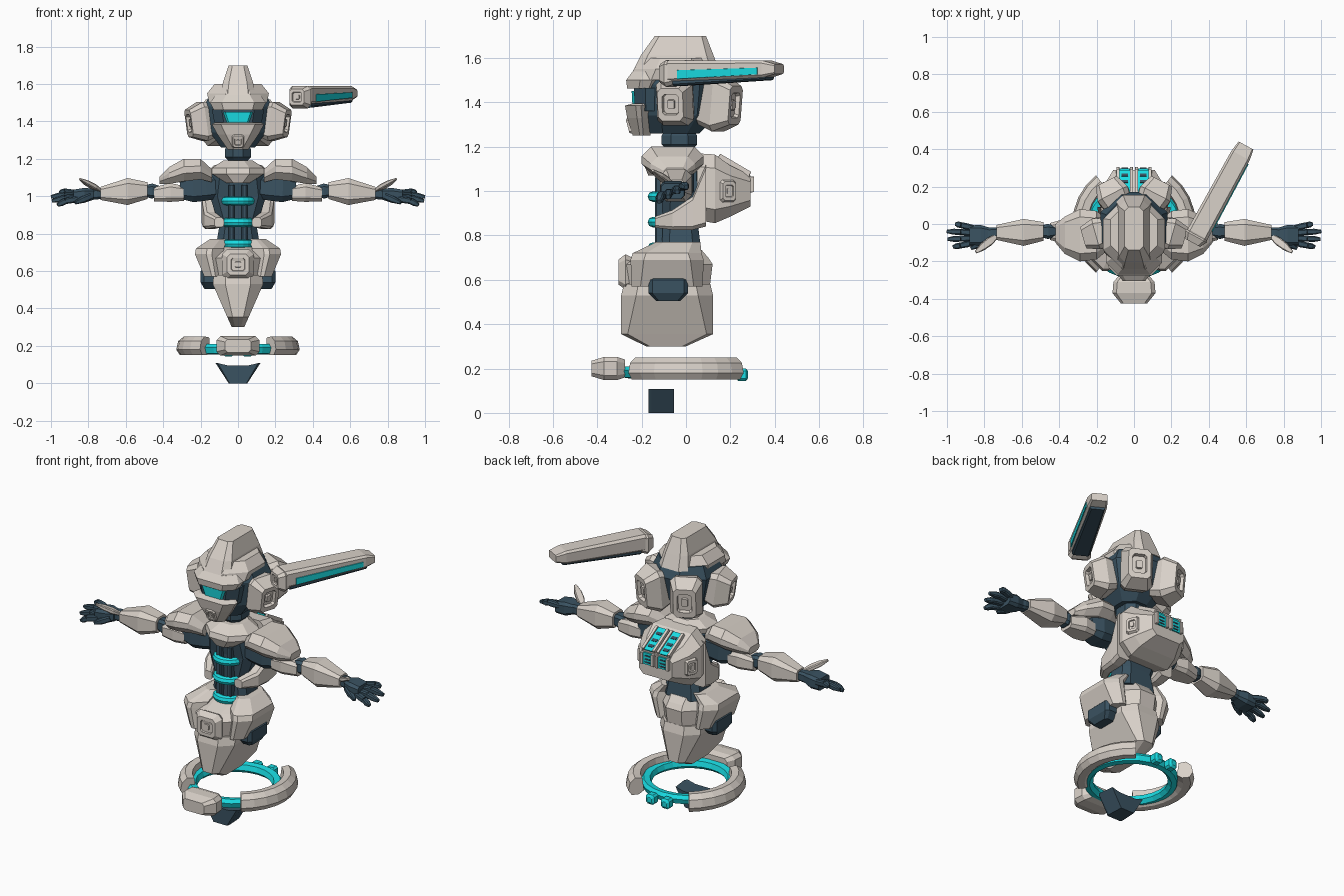
import bpy, bmesh
from math import radians, sin, cos
from mathutils import Matrix, Vector

if "Cube" in bpy.data.objects:
    bpy.data.objects.remove(bpy.data.objects["Cube"])


def material(name, rgb):
    m = bpy.data.materials.new(name)
    m.use_nodes = True
    m.diffuse_color = (*rgb, 1)
    m.node_tree.nodes["Principled BSDF"].inputs["Base Color"].default_value = (*rgb, 1)
    return m


SHELL = material("warm_grey_armour", (0.69, 0.635, 0.58))
DARK = material("dark_slate_blue", (0.042, 0.085, 0.12))
CYAN = material("glowing_cyan", (0.01, 0.72, 0.77))


def skin(name, mat, rings, mirror=False, matrix=None, closed=False):
    """Join rings of points into one faceted solid."""
    bm = bmesh.new()
    loops = [[bm.verts.new(p) for p in ring] for ring in rings]
    n = len(loops[0])
    pairs = list(zip(loops, loops[1:]))
    if closed:
        pairs.append((loops[-1], loops[0]))
    else:
        bm.faces.new(loops[0])
        bm.faces.new(loops[-1])
    for a, b in pairs:
        for i in range(n):
            j = (i + 1) % n
            bm.faces.new((a[i], a[j], b[j], b[i]))
    bmesh.ops.recalc_face_normals(bm, faces=bm.faces)
    if matrix:
        bm.transform(matrix)
    mesh = bpy.data.meshes.new(name)
    bm.to_mesh(mesh)
    bm.free()
    mesh.materials.append(mat)
    ob = bpy.data.objects.new(name, mesh)
    bpy.context.collection.objects.link(ob)
    if mirror:
        ob.modifiers.new("mirror", "MIRROR")
    return ob


def loft(name, mat, axis, sections, mirror=False, chamfer=0.4, matrix=None):
    """Chamfered boxes along an axis; section = position, two centres, two half sizes."""
    rings = []
    for t, c1, c2, h1, h2 in sections:
        k = chamfer * min(h1, h2)
        ring = []
        for s1, s2, swap in ((1, 1, 0), (-1, 1, 1), (-1, -1, 0), (1, -1, 1)):
            a = (c1 + s1 * h1, c2 + s2 * (h2 - k))
            b = (c1 + s1 * (h1 - k), c2 + s2 * h2)
            for u, v in ((b, a) if swap else (a, b)):
                ring.append({"x": (t, u, v), "y": (u, t, v), "z": (u, v, t)}[axis])
        rings.append(ring)
    return skin(name, mat, rings, mirror, matrix)


def pod(name, pos, yaw, pitch, w, h, depth, mirror=True):
    """Armour pod with a recessed square and a small raised centre."""
    m = (Matrix.Translation(pos) @ Matrix.Rotation(radians(yaw), 4, "Z")
         @ Matrix.Rotation(radians(pitch), 4, "Y"))
    steps = ((0, 0.8), (0.5, 1), (1, 0.7), (1, 0.45), (0.87, 0.41), (0.87, 0.2), (0.95, 0.18))
    loft(name, SHELL, "x", [(depth * d, 0, 0, w * s, h * s) for d, s in steps], mirror, .3, m)


def bone(name, mat, p, q, widths, flat=1, mirror=True):
    """Tapered limb from p to q."""
    d = Vector(q) - Vector(p)
    m = Matrix.Translation(p) @ d.to_track_quat("Z", "Y").to_matrix().to_4x4()
    n = len(widths) - 1
    loft(name, mat, "z", [(d.length * i / n, 0, 0, w, w * flat) for i, w in enumerate(widths)],
         mirror, matrix=m)


# Head
loft("inner_head", DARK, "z", [(1.26, 0, -.05, .09, .11), (1.34, 0, -.03, .15, .17),
     (1.48, 0, -.02, .18, .19), (1.55, 0, -.02, .15, .16)], chamfer=.6)
loft("helmet_dome", SHELL, "z", [(1.5, 0, -.07, .155, .18), (1.55, 0, -.055, .165, .18),
     (1.6, 0, -.045, .125, .145)], chamfer=.6)
loft("helmet_crest", SHELL, "z", [(1.53, 0, -.045, .095, .2), (1.61, 0, -.04, .08, .165),
     (1.7, 0, -.025, .05, .115)])
loft("brow", SHELL, "z", [(1.462, 0, -.19, .13, .075), (1.5, 0, -.18, .15, .09),
     (1.54, 0, -.16, .12, .08)], chamfer=.7)
loft("visor_frame", DARK, "z", [(1.36, 0, -.16, .12, .07), (1.465, 0, -.16, .14, .075)], chamfer=.7)
loft("visor", CYAN, "z", [(1.395, 0, -.19, .065, .052), (1.45, 0, -.19, .085, .055)], chamfer=.3)
loft("jaw_guard", SHELL, "z", [(1.25, 0, -.2, .055, .04), (1.33, 0, -.21, .11, .055),
     (1.385, 0, -.215, .14, .06), (1.395, 0, -.2, .12, .04)], chamfer=.8)
pod("chin_plate", (0, -.215, 1.305), -90, 15, .04, .045, .05, False)
pod("ear_pod", (.12, -.03, 1.41), -16, 8, .085, .105, .15)
pod("rear_head_pod", (.075, .085, 1.4), 63, 5, .09, .125, .155)
loft("neck", DARK, "z", [(1.13, 0, -.03, .06, .07), (1.19, 0, -.03, .05, .06),
     (1.21, 0, -.03, .07, .08), (1.25, 0, -.03, .07, .08), (1.28, 0, -.03, .05, .06)], chamfer=.6)

# Floating side blade
blade = Matrix.Translation((.46, .165, 0)) @ Matrix.Rotation(-.5, 4, "Z")
loft("blade_shell", SHELL, "y", [(-.29, 0, 1.535, .05, .04), (-.25, 0, 1.54, .06, .05),
     (.23, 0, 1.55, .055, .038), (.29, 0, 1.55, .045, .022)], chamfer=.3, matrix=blade)
loft("blade_underside", DARK, "y", [(-.23, 0, 1.495, .05, .022), (.24, 0, 1.52, .042, .02)],
     matrix=blade)
loft("blade_light", CYAN, "y", [(-.2, .058, 1.525, .006, .02), (.21, .054, 1.541, .006, .015)],
     chamfer=.1, matrix=blade)
pod("blade_nose", (.35, -.035, 1.53), -118.6, 0, .065, .06, .075, False)

# Torso
loft("torso", DARK, "z", [(.72, 0, -.02, .12, .09), (.84, 0, -.025, .1, .08),
     (1, 0, -.01, .15, .1), (1.12, 0, -.02, .14, .11)])
loft("belly_strut", DARK, "z", [(.7, .035, -.11, .015, .03), (1.06, .035, -.11, .015, .03)], True)
for z in (.745, .86, .975):
    bpy.ops.mesh.primitive_torus_add(major_segments=20, minor_segments=8, major_radius=.07,
                                     minor_radius=.024, location=(0, -.079, z))
    bpy.context.object.name = "belly_light"
    bpy.context.object.data.materials.append(CYAN)
loft("chest_collar", SHELL, "z", [(1.07, 0, -.07, .06, .1), (1.12, 0, -.06, .14, .13),
     (1.15, 0, -.05, .14, .13), (1.19, 0, -.04, .08, .08)], chamfer=.6)
loft("rib_guard", SHELL, "y", [(-.14, .1, .86, .025, .025), (-.06, .145, .87, .035, .045),
     (.03, .15, .9, .04, .075), (.09, .15, .98, .045, .14)], True)
loft("backpack", SHELL, "y", [(.05, 0, 1.02, .17, .15), (.13, 0, 1.01, .19, .155),
     (.2, 0, 1.0, .165, .115), (.29, 0, 1.0, .11, .07)])
pod("backpack_side_panel", (.125, .17, 1), 25, 0, .045, .06, .06)

# Backpack vents: a long sloped run and a short upright run
for pos, tilt, half in (((0, .215, 1.112), -.53, .08), ((0, .288, 1.03), -1.57, .035)):
    m = Matrix.Translation(pos) @ Matrix.Rotation(tilt, 4, "X")
    loft("vent_light", CYAN, "z", [(-.03, .05, 0, .028, half), (.01, .05, 0, .028, half)], True, .1, m)
    for y in (-.5, .1, .6):
        loft("vent_slot", DARK, "z", [(0, .05, y * half, .017, half * .11),
             (.013, .05, y * half, .017, half * .11)], True, .1, m)
    for x in (.014, .086):
        loft("vent_rail", SHELL, "z", [(-.03, x, 0, .01, half * 1.1), (.018, x, 0, .008, half)],
             True, .2, m)

# Arms
bone("shoulder_joint", DARK, (.1, -.04, 1.05), (.31, -.04, 1.04), (.06, .07, .075, .055))
loft("shoulder_pad", SHELL, "x", [(.14, -.06, 1.11, .08, .035), (.2, -.06, 1.145, .13, .055),
     (.29, -.06, 1.14, .14, .06), (.37, -.06, 1.11, .1, .045), (.42, -.05, 1.085, .05, .02)],
     True, .7)
loft("upper_arm", SHELL, "x", [(.29, -.04, 1.015, .06, .04), (.36, -.04, 1.02, .07, .05),
     (.45, -.04, 1.01, .045, .038)], True)
bone("elbow", DARK, (.42, -.04, 1.025), (.5, -.04, 1.03), (.03, .04, .03))
loft("forearm", SHELL, "x", [(.485, -.04, 1.03, .05, .045), (.59, -.045, 1.025, .072, .072),
     (.735, -.045, 1.015, .04, .035)], True)
bone("wrist", DARK, (.72, -.045, 1.015), (.79, -.05, 1.01), (.025, .03, .028))
loft("palm", DARK, "x", [(.77, -.055, 1.01, .035, .028), (.82, -.06, 1.005, .055, .04),
     (.88, -.06, 1, .052, .035)], True)
for i, tip in enumerate((.955, 1, .995, .965)):
    y, spread = -.02 - .027 * i, 1.5 - i
    knuckle = (.925, y + .009 * spread, 1.025 - .017 * i)
    bone("finger_base", DARK, (.86, y, 1.015 - .01 * i), knuckle, (.014, .017, .016))
    bone("finger_tip", DARK, knuckle, (tip, y + .014 * spread, 1.018 - .022 * i), (.016, .016, .009))
bone("lower_thumb", DARK, (.79, -.09, 1), (.87, -.13, .965), (.016, .018, .009))
bone("thumb_guard", SHELL, (.735, -.065, 1.03), (.845, -.15, 1.092), (.012, .022, .02, .008), .6)

# Hips and tapered lower body
loft("pelvis", SHELL, "z", [(.55, 0, -.085, .12, .19), (.67, 0, -.09, .13, .21),
     (.7, 0, -.07, .12, .17), (.735, 0, -.03, .11, .1)], chamfer=.6)
loft("hip_guard", SHELL, "z", [(.57, .13, -.085, .05, .16), (.69, .155, -.085, .075, .165),
     (.72, .15, -.085, .075, .155), (.77, .105, -.035, .045, .1)], True, .8)
pod("buckle", (0, -.24, .635), -90, 0, .085, .08, .065, False)
loft("hip_joint", DARK, "z", [(.505, .15, -.08, .03, .055), (.54, .155, -.08, .045, .09),
     (.6, .155, -.08, .045, .09), (.62, .15, -.08, .03, .07)], True)
loft("tapered_body", SHELL, "z", [(.58, 0, -.085, .13, .195), (.53, 0, -.085, .135, .207),
     (.355, 0, -.085, .058, .207), (.3, 0, -.09, .033, .09)], chamfer=.5)

# Floating ring and foot
ring_profile = ((.205, .175), (.225, .155), (.255, .16), (.265, .19), (.25, .21), (.215, .205))
skin("light_ring", CYAN, [[(r * cos(radians(a)), r * sin(radians(a)) - .03, z) for r, z in ring_profile]
     for a in range(0, 360, 15)], closed=True)
arc_profile = ((.24, .17), (.27, .15), (.31, .15), (.33, .18), (.32, .225), (.29, .25), (.25, .245))
skin("ring_armour", SHELL, [[(r * cos(radians(a)), r * sin(radians(a)), z) for r, z in arc_profile]
     for a in range(-52, 53, 13)], True)
loft("ring_front_block", SHELL, "y", [(-.425, 0, .2, .07, .035), (-.37, 0, .2, .115, .052),
     (-.31, 0, .2, .11, .052), (-.275, 0, .2, .08, .04)])
loft("ring_clamp", CYAN, "y", [(.19, .05, .18, .014, .015), (.225, .05, .175, .014, .015),
     (.235, .05, .172, .028, .029), (.27, .05, .172, .028, .029), (.28, .05, .172, .015, .015)], True)
foot = ((-.12, .108), (-.06, .095), (.06, .095), (.12, .108), (.05, 0), (-.05, 0))
skin("foot_wedge", DARK, [[(x * s, y, z) for x, z in foot]
     for y, s in ((-.17, .9), (-.155, 1), (-.055, .9))])
